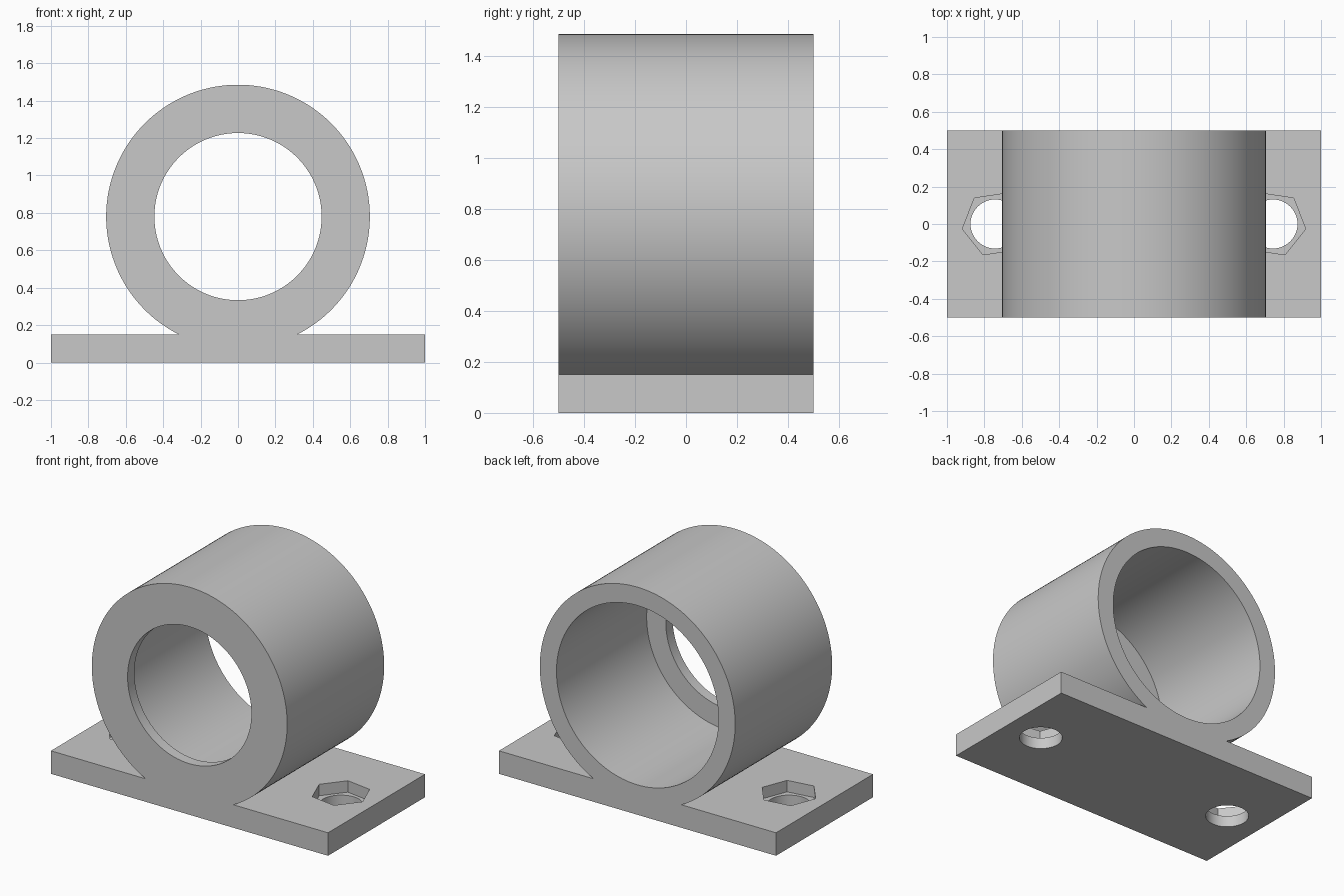
import bpy, bmesh, math
from mathutils import Matrix, Vector

if "Cube" in bpy.data.objects:
    bpy.data.objects.remove(bpy.data.objects["Cube"], do_unlink=True)

AXIS_Z, OUTER_R, BORE_R, LIP_R = 0.78, 0.705, 0.585, 0.447
PLATE_H, HALF_DEPTH, LIP_DEPTH = 0.15, 0.5, 0.07
BOLT_X, BOLT_R, NUT_R, NUT_FLOOR = 0.743, 0.131, 0.177, 0.075

grey = bpy.data.materials.new("plain grey")
grey.use_nodes = True
colour = (0.58, 0.58, 0.58, 1)
grey.diffuse_color = colour
grey.node_tree.nodes["Principled BSDF"].inputs["Base Color"].default_value = colour


def prism(name, points, offset):
    """Extrude a closed outline along an offset into a solid."""
    bm = bmesh.new()
    face = bm.faces.new([bm.verts.new(p) for p in points])
    moved = bmesh.ops.extrude_face_region(bm, geom=[face], use_keep_orig=True)
    new_verts = [g for g in moved["geom"] if isinstance(g, bmesh.types.BMVert)]
    bmesh.ops.translate(bm, verts=new_verts, vec=offset)
    bmesh.ops.recalc_face_normals(bm, faces=bm.faces)
    mesh = bpy.data.meshes.new(name)
    bm.to_mesh(mesh)
    bm.free()
    mesh.materials.append(grey)
    obj = bpy.data.objects.new(name, mesh)
    bpy.context.collection.objects.link(obj)
    return obj


def circle(radius, sides, start=0.0):
    return [(radius * math.cos(start + math.tau * i / sides),
             radius * math.sin(start + math.tau * i / sides)) for i in range(sides)]


def bore_cutter(name, radius, y0, y1):
    pts = [(x, y0, AXIS_Z + z) for x, z in circle(radius, 128)]
    return prism(name, pts, Vector((0, y1 - y0, 0)))


def upright_cutter(name, outline, x, z0, z1):
    pts = [(x + px, py, z0) for px, py in outline]
    return prism(name, pts, Vector((0, 0, z1 - z0)))


# Foot plate and round housing share one outline
start = math.asin((PLATE_H - AXIS_Z) / OUTER_R)
sweep = math.pi - 2 * start
steps = 128
outline = [(-1, 0), (1, 0), (1, PLATE_H)]
for i in range(steps + 1):
    a = start + sweep * i / steps
    outline.append((OUTER_R * math.cos(a), AXIS_Z + OUTER_R * math.sin(a)))
outline.append((-1, PLATE_H))
body = prism("clamp_housing", [(x, -HALF_DEPTH, z) for x, z in outline],
             Vector((0, 2 * HALF_DEPTH, 0)))

# Wide bore from the back, narrower opening through the front lip
cutters = [
    bore_cutter("bore_cutter", BORE_R, -HALF_DEPTH + LIP_DEPTH, HALF_DEPTH + 0.1),
    bore_cutter("lip_cutter", LIP_R, -HALF_DEPTH - 0.1, 0),
]

# Bolt holes with mirrored hexagonal nut pockets
for side, label in ((1, "left"), (-1, "right")):
    hexagon = [(side * x, y) for x, y in circle(NUT_R, 6, math.radians(-8.5))]
    cutters.append(upright_cutter(label + "_nut_cutter", hexagon,
                                  side * BOLT_X, NUT_FLOOR, PLATE_H + 0.05))
    cutters.append(upright_cutter(label + "_bolt_cutter", circle(BOLT_R, 48),
                                  side * BOLT_X, -0.1, PLATE_H + 0.03))

# Apply the cuts and discard the cutters
bpy.ops.object.select_all(action="DESELECT")
bpy.context.view_layer.objects.active = body
body.select_set(True)
for cutter in cutters:
    cutter.hide_render = True
    mod = body.modifiers.new(cutter.name, "BOOLEAN")
    mod.operation = "DIFFERENCE"
    mod.solver = "EXACT"
    mod.object = cutter
    bpy.ops.object.modifier_apply(modifier=mod.name)
    bpy.data.objects.remove(cutter, do_unlink=True)

bpy.ops.object.shade_smooth_by_angle(angle=math.radians(30))
